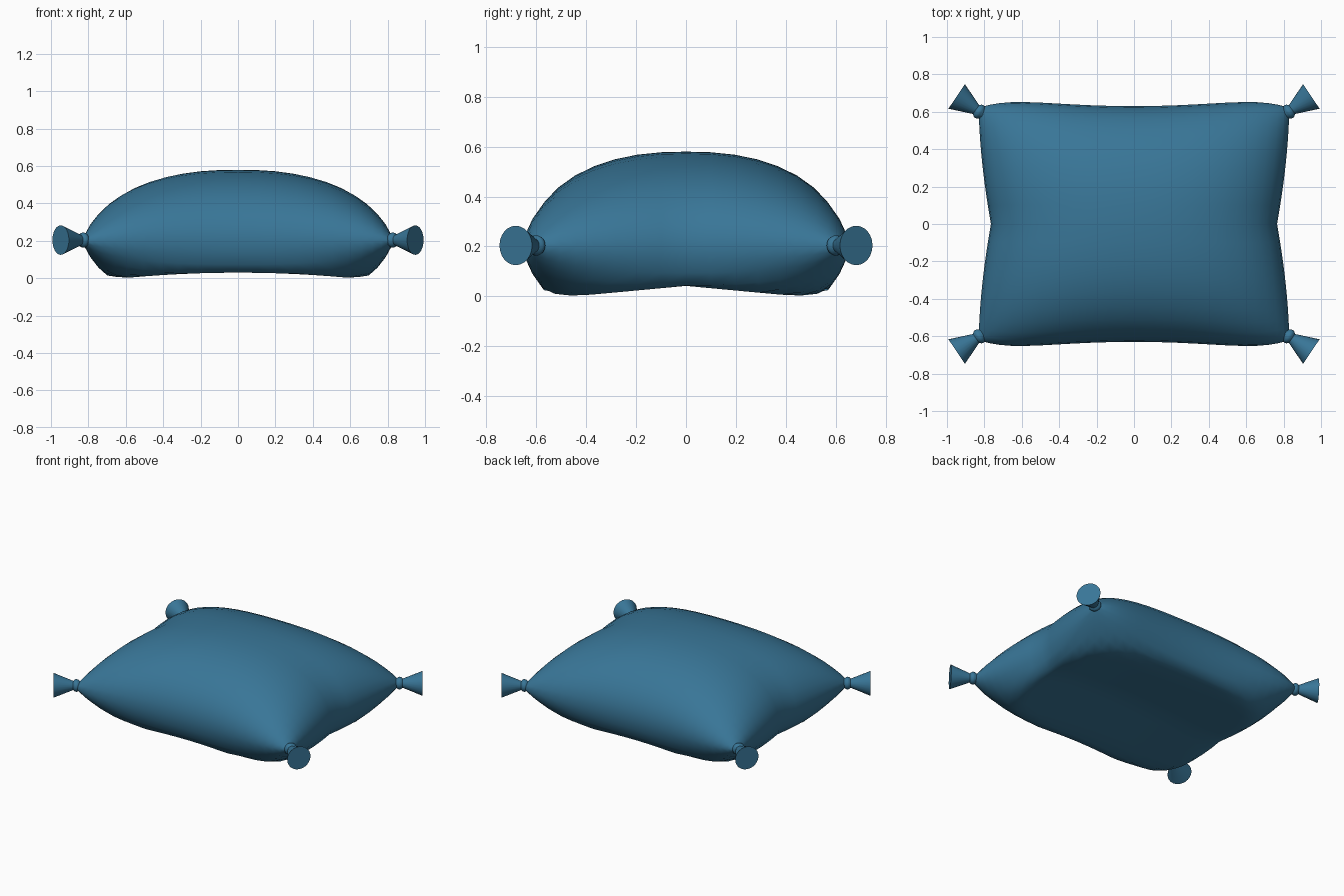
import bpy, bmesh, math
from mathutils import Vector, Matrix

if "Cube" in bpy.data.objects:
    bpy.data.objects.remove(bpy.data.objects["Cube"])

mat = bpy.data.materials.new("blue_cloth")
mat.diffuse_color = (0.04, 0.18, 0.31, 1)
mat.use_nodes = True
mat.node_tree.nodes["Principled BSDF"].inputs["Base Color"].default_value = mat.diffuse_color
SEAM = 0.2


def finish(name, bm, angle):
    bmesh.ops.recalc_face_normals(bm, faces=bm.faces[:])
    me = bpy.data.meshes.new(name)
    bm.to_mesh(me)
    bm.free()
    ob = bpy.data.objects.new(name, me)
    bpy.context.collection.objects.link(ob)
    me.materials.append(mat)
    bpy.ops.object.select_all(action='DESELECT')
    ob.select_set(True)
    bpy.context.view_layer.objects.active = ob
    bpy.ops.object.shade_smooth_by_angle(angle=math.radians(angle))
    return ob


def puff(t):
    return math.sqrt(max(0, 1 - abs(t) ** 2.35))


def cushion_point(u, v, top):
    # plan outline is pinched at the middle of each short side
    x = u * (0.765 + 0.065 * (1 - (1 - abs(v)) ** 1.7))
    y = v * (0.63 + 0.062 * u ** 2 - 0.072 * u ** 6)
    full = 0.38 * puff(u) * puff(v)
    if top:
        return Vector((x, y, SEAM + full))
    # underside is flattened, with a hollow towards the middle
    lift = 0.03 * max(0, 1 - (u / 0.75) ** 2) + 0.042 * max(0, 1 - abs(v) / 0.7)
    return Vector((x, y, SEAM - min(full, 0.2 - lift)))


# cushion: two puffed sheets joined along the seam
NU, NV = 24, 20
bm = bmesh.new()
for top in (True, False):
    grid = []
    for i in range(NU + 1):
        u = math.sin((i / NU - 0.5) * math.pi)
        grid.append([bm.verts.new(cushion_point(
            u, math.sin((j / NV - 0.5) * math.pi), top)) for j in range(NV + 1)])
    for i in range(NU):
        for j in range(NV):
            bm.faces.new((grid[i][j], grid[i + 1][j], grid[i + 1][j + 1], grid[i][j + 1]))
bmesh.ops.remove_doubles(bm, verts=bm.verts[:], dist=1e-4)
finish("cushion", bm, 80)

# corner tassels: turned profile (distance along axis, radius)
PROFILE = [(-0.19, 0.022), (-0.165, 0.03), (-0.155, 0.038), (-0.145, 0.041),
           (-0.135, 0.038), (-0.125, 0.029), (0.0, 0.079)]
SIDES = 24


def tassel(name, sx, sy):
    axis = Vector((0.83 * sx, 0.56 * sy, 0)).normalized()
    rot = axis.to_track_quat('Z', 'Y').to_matrix().to_4x4()
    m = Matrix.Translation((0.948 * sx, 0.682 * sy, 0.204)) @ rot
    bm = bmesh.new()
    rings = []
    for t, r in PROFILE:
        rings.append([bm.verts.new(m @ Vector((
            r * math.cos(k * math.tau / SIDES), r * math.sin(k * math.tau / SIDES), t)))
            for k in range(SIDES)])
    for a, b in zip(rings, rings[1:]):
        for k in range(SIDES):
            n = (k + 1) % SIDES
            bm.faces.new((a[k], a[n], b[n], b[k]))
    bm.faces.new(rings[0])
    bm.faces.new(rings[-1])
    finish(name, bm, 40)


for sx, side in ((-1, "left"), (1, "right")):
    for sy, end in ((-1, "front"), (1, "back")):
        tassel(f"tassel_{end}_{side}", sx, sy)
